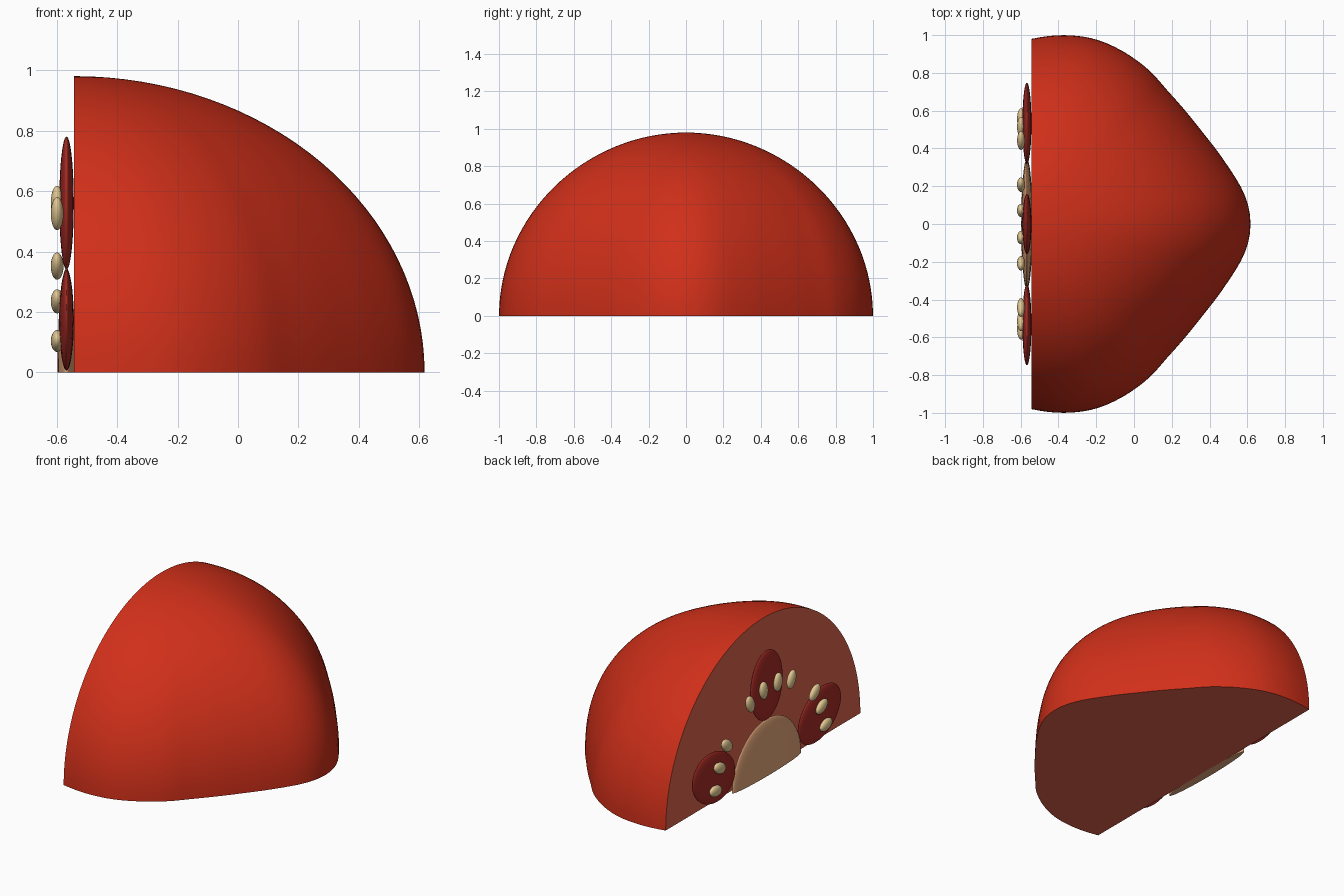
import bpy, bmesh, math
from mathutils import Matrix

if "Cube" in bpy.data.objects:
    bpy.data.objects.remove(bpy.data.objects["Cube"])


def material(name, rgb):
    m = bpy.data.materials.new(name)
    m.diffuse_color = (*rgb, 1)
    m.use_nodes = True
    m.node_tree.nodes["Principled BSDF"].inputs["Base Color"].default_value = m.diffuse_color
    return m


skin = material("red_skin", (0.63, 0.029, 0.010))
flesh = material("brown_red_flesh", (0.72, 0.125, 0.072))
gel = material("dark_red_gel", (0.38, 0.024, 0.018))
pith = material("tan_pith", (0.85, 0.42, 0.21))
seed_mat = material("pale_seed", (0.77, 0.58, 0.29))

CUT_X = -0.543
HEIGHT = 0.98
LENGTH = 1.160

# lobed plan outline: (degrees from +x, radius) around the middle of the cut
PLAN = [(-7, 1.143), (0, LENGTH), (7, 1.143), (18, 1.075), (29.3, 1.025), (43, 1.008),
        (54, 1.027), (69.6, 1.036), (80, 1.015), (90, HEIGHT), (100, 0.945)]


def plan_radius(deg):
    deg = abs(deg)
    for i in range(1, len(PLAN) - 2):
        (t0, r0), (t1, r1), (t2, r2), (t3, r3) = PLAN[i - 1:i + 3]
        if deg <= t2:
            # cubic Hermite through the plan points
            h = t2 - t1
            s = (deg - t1) / h
            m1, m2 = (r2 - r0) / (t2 - t0) * h, (r3 - r1) / (t3 - t1) * h
            return ((2*s**3 - 3*s**2 + 1) * r1 + (s**3 - 2*s**2 + s) * m1
                    + (3*s**2 - 2*s**3) * r2 + (s**3 - s**2) * m2)
    return PLAN[-2][1]


def add_object(name, bm, mats, angle=40):
    bmesh.ops.recalc_face_normals(bm, faces=bm.faces)
    me = bpy.data.meshes.new(name)
    bm.to_mesh(me)
    bm.free()
    ob = bpy.data.objects.new(name, me)
    bpy.context.collection.objects.link(ob)
    for m in mats:
        me.materials.append(m)
    bpy.ops.object.select_all(action='DESELECT')
    ob.select_set(True)
    bpy.context.view_layer.objects.active = ob
    bpy.ops.object.shade_smooth_by_angle(angle=math.radians(angle))
    return ob


# fruit body: dome with a flat cut side and a flat base, lobes fading towards the top
bm = bmesh.new()
U, V = 72, 32
pole = bm.verts.new((CUT_X, 0, HEIGHT))
rows = []
for j in range(V):
    phi = math.pi / 2 * j / V
    row = []
    for i in range(U + 1):
        deg = -90 + 180 * i / U
        t = math.radians(deg)
        oval = 1 / math.hypot(math.cos(t) / LENGTH, math.sin(t) / HEIGHT)
        r = (oval + (plan_radius(deg) - oval) * math.cos(phi)) * math.cos(phi)
        row.append(bm.verts.new((CUT_X + r * math.cos(t), r * math.sin(t),
                                 HEIGHT * math.sin(phi))))
    rows.append(row)
for a, b in zip(rows, rows[1:]):
    for i in range(U):
        bm.faces.new((a[i], a[i + 1], b[i + 1], b[i]))
for i in range(U):
    bm.faces.new((rows[-1][i], rows[-1][i + 1], pole))
base = bm.faces.new(rows[0])
cut = bm.faces.new([r[0] for r in rows] + [pole] + [r[-1] for r in reversed(rows)])
base.material_index = cut.material_index = 1
add_object("fruit_body", bm, [skin, flesh])


def pod(name, mat, x, radius, deg, half, trim=False):
    """Ellipsoid on the cut side, turned to point away from the core."""
    bm = bmesh.new()
    bmesh.ops.create_uvsphere(bm, u_segments=48, v_segments=24, radius=1)
    m = (Matrix.Translation((x, 0, 0)) @ Matrix.Rotation(math.radians(deg), 4, 'X')
         @ Matrix.Translation((0, 0, radius)) @ Matrix.Diagonal((*half, 1)))
    bmesh.ops.transform(bm, matrix=m, verts=bm.verts)
    if trim:  # keep the half above the base and close it
        bmesh.ops.bisect_plane(bm, geom=bm.verts[:] + bm.edges[:] + bm.faces[:],
                               plane_co=(0, 0, 0), plane_no=(0, 0, 1), clear_inner=True)
        bmesh.ops.holes_fill(bm, edges=[e for e in bm.edges if e.is_boundary])
    add_object(name, bm, [mat], 80)


# core: flattened half disc with a rounded rim
pod("core", pith, -0.567, 0, 0, (0.030, 0.345, 0.345), True)

# gel pockets around the core
for k, deg in enumerate((-72, 0, 72)):
    pod(f"gel_pocket_{k + 1}", gel, -0.567, 0.56, deg, (0.024, 0.16, 0.22))

# seeds on an arc, mirrored
for k, deg in enumerate((7.3, 21.6, 51.5, 65.4, 79.4)):
    for side, s in (("left", 1), ("right", -1)):
        pod(f"seed_{side}_{k + 1}", seed_mat, -0.598, 0.565, s * deg, (0.021, 0.035, 0.057))
